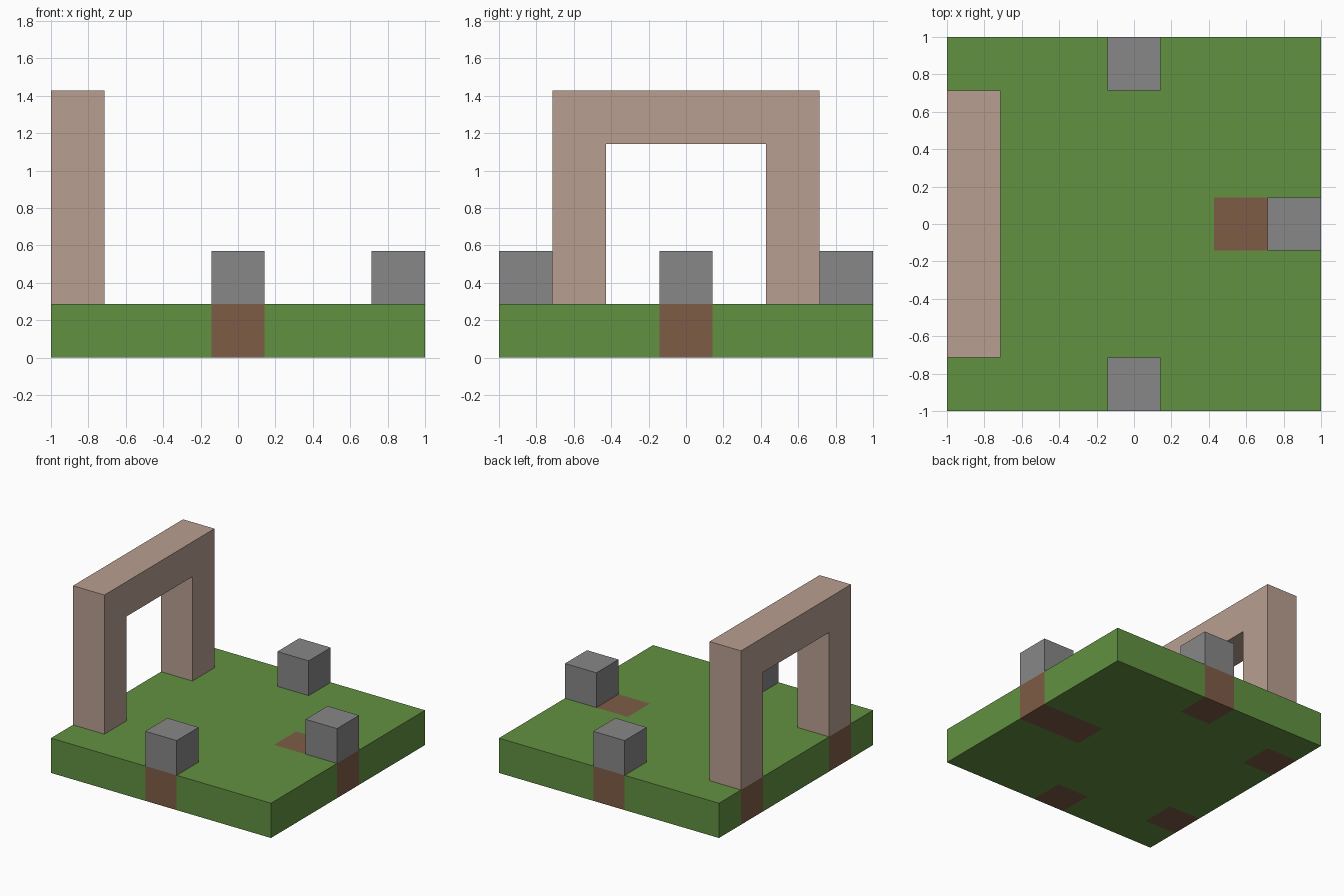
import bpy
import bmesh
from mathutils import Vector

CELL = 2 / 7  # the whole model sits on a grid of seven by seven cells

if "Cube" in bpy.data.objects:
    bpy.data.objects.remove(bpy.data.objects["Cube"], do_unlink=True)


def material(name, *srgb):
    rgb = [((c / 255 + 0.055) / 1.055) ** 2.4 for c in srgb]
    mat = bpy.data.materials.new(name)
    mat.use_nodes = True
    mat.diffuse_color = (*rgb, 1)
    bsdf = mat.node_tree.nodes["Principled BSDF"]
    bsdf.inputs["Base Color"].default_value = (*rgb, 1)
    bsdf.inputs["Roughness"].default_value = 0.9
    return mat


grass = material("grass green", 98, 145, 65)
dirt = material("dirt brown", 126, 92, 70)
stone = material("stone grey", 137, 135, 137)
clay = material("pale clay", 185, 159, 145)


def finish(name, bm, *mats):
    bmesh.ops.recalc_face_normals(bm, faces=bm.faces)
    mesh = bpy.data.meshes.new(name)
    bm.to_mesh(mesh)
    bm.free()
    for mat in mats:
        mesh.materials.append(mat)
    obj = bpy.data.objects.new(name, mesh)
    bpy.context.collection.objects.link(obj)
    return obj


def box(size, centre):
    bm = bmesh.new()
    bmesh.ops.create_cube(bm, size=1)
    bmesh.ops.scale(bm, vec=size, verts=bm.verts)
    bmesh.ops.translate(bm, vec=centre, verts=bm.verts)
    return bm


# Ground slab, cut along cell lines so dirt cells run through its full depth
dirt_cells = {(0, -3), (0, 3), (3, 0), (2, 0), (-3, -2), (-3, 2)}
bm = box((2, 2, CELL), (0, 0, CELL / 2))
for axis in (Vector((1, 0, 0)), Vector((0, 1, 0))):
    for i in range(-3, 3):
        bmesh.ops.bisect_plane(bm, geom=bm.verts[:] + bm.edges[:] + bm.faces[:],
                               plane_co=axis * (i + 0.5) * CELL, plane_no=axis)
for face in bm.faces:
    inside = face.calc_center_median() * 0.99
    cell = (round(inside.x / CELL), round(inside.y / CELL))
    face.material_index = int(cell in dirt_cells)
finish("ground", bm, grass, dirt)

# Stone blocks at the middle of three edges
for name, i, j in (("front_stone", 0, -3), ("back_stone", 0, 3), ("left_stone", 3, 0)):
    finish(name, box((CELL, CELL, CELL), (i * CELL, j * CELL, 1.5 * CELL)), stone)

# Archway: a square arch profile extruded one cell deep
half_profile = [(2.5, 5), (2.5, 1), (1.5, 1), (1.5, 4)]
profile = half_profile + [(-y, z) for y, z in reversed(half_profile)]
bm = bmesh.new()
arch_face = bm.faces.new([bm.verts.new((-1, y * CELL, z * CELL)) for y, z in profile])
extruded = bmesh.ops.extrude_face_region(bm, geom=[arch_face])["geom"]
bmesh.ops.translate(bm, vec=(CELL, 0, 0),
                    verts=[v for v in extruded if isinstance(v, bmesh.types.BMVert)])
finish("archway", bm, clay)
